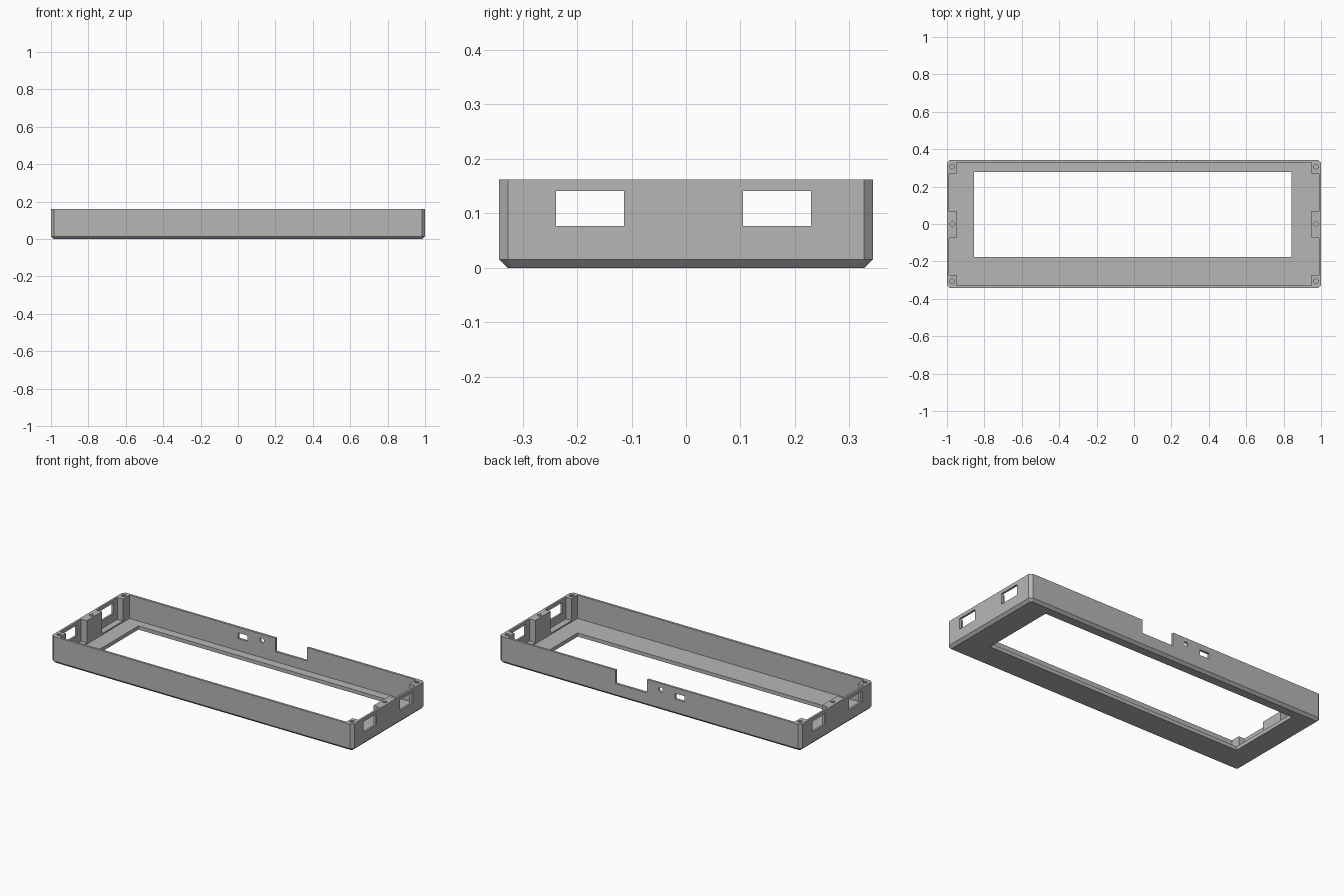
import bpy
import bmesh
from math import radians

cube = bpy.data.objects.get("Cube")
if cube:
    bpy.data.objects.remove(cube, do_unlink=True)

HX, HY, TOP = 1.0, 0.343, 0.162   # outer half sizes and height
CH = 0.015                        # chamfer
FLOOR = 0.022

grey = bpy.data.materials.new("plain grey")
grey.use_nodes = True
colour = (0.47, 0.47, 0.47, 1)
grey.diffuse_color = colour
grey.node_tree.nodes["Principled BSDF"].inputs["Base Color"].default_value = colour


def make_object(name, bm):
    bmesh.ops.recalc_face_normals(bm, faces=bm.faces)
    mesh = bpy.data.meshes.new(name)
    bm.to_mesh(mesh)
    bm.free()
    mesh.materials.append(grey)
    obj = bpy.data.objects.new(name, mesh)
    bpy.context.collection.objects.link(obj)
    return obj


def octagon(inset):
    x, y = HX - inset, HY - inset
    c = CH - inset * 0.586 + 0.001
    return [(x - c, -y), (x, c - y), (x, y - c), (x - c, y),
            (c - x, y), (-x, y - c), (-x, c - y), (c - x, -y)]


# Outer tray: chamfered corners and chamfered underside
bm = bmesh.new()
rings = [[bm.verts.new((x, y, z)) for x, y in octagon(inset)]
         for inset, z in ((CH, 0), (0, CH), (0, TOP))]
for low, high in zip(rings, rings[1:]):
    for i in range(8):
        j = (i + 1) % 8
        bm.faces.new((low[i], low[j], high[j], high[i]))
bm.faces.new(rings[0])
bm.faces.new(rings[-1])
frame = make_object("bezel_frame", bm)


def cut(cutter):
    mod = frame.modifiers.new("cut", "BOOLEAN")
    mod.operation = "DIFFERENCE"
    mod.solver = "EXACT"
    mod.object = cutter
    bpy.context.view_layer.objects.active = frame
    bpy.ops.object.modifier_apply(modifier=mod.name)
    bpy.data.objects.remove(cutter, do_unlink=True)


def cut_box(x0, x1, y0, y1, z0, z1):
    bm = bmesh.new()
    bmesh.ops.create_cube(bm, size=1)
    for v in bm.verts:
        v.co = (x1 if v.co.x > 0 else x0,
                y1 if v.co.y > 0 else y0,
                z1 if v.co.z > 0 else z0)
    cut(make_object("box_cutter", bm))


def cut_hole(location, radius, depth, sides, along_y=False):
    bm = bmesh.new()
    bmesh.ops.create_cone(bm, cap_ends=True, segments=sides,
                          radius1=radius, radius2=radius, depth=depth)
    cutter = make_object("hole_cutter", bm)
    cutter.location = location
    if along_y:
        cutter.rotation_euler.x = radians(90)
    cut(cutter)


# Main cavity and display opening
cut_box(-0.95, 0.95, -0.329, 0.329, FLOOR, 0.3)
cut_box(-0.855, 0.842, -0.177, 0.278, -0.1, 0.1)

# End walls: pockets between the posts, windows and screw holes
for s in (-1, 1):
    for y0, y1 in ((-0.272, -0.075), (0.07, 0.268)):
        xs = sorted((s * 0.9, s * 0.988))
        cut_box(*xs, y0, y1, 0.03, 0.3)
    for y0, y1 in ((-0.239, -0.114), (0.105, 0.23)):
        xs = sorted((s * 0.96, s * 1.1))
        cut_box(*xs, y0, y1, 0.077, 0.141)
    for y in (-0.307, 0.307):
        cut_hole((s * 0.972, y, TOP), 0.013, 0.2, 10)
    cut_hole((s * 0.972, 0, TOP), 0.015, 0.2, 4)

# Back wall: cable notch, rectangular port and round button hole
cut_box(0.018, 0.228, 0.3, 0.4, 0.082, 0.3)
cut_box(-0.23, -0.168, 0.3, 0.4, 0.094, 0.128)
cut_hole((-0.072, 0.343, 0.125), 0.014, 0.1, 16, along_y=True)
